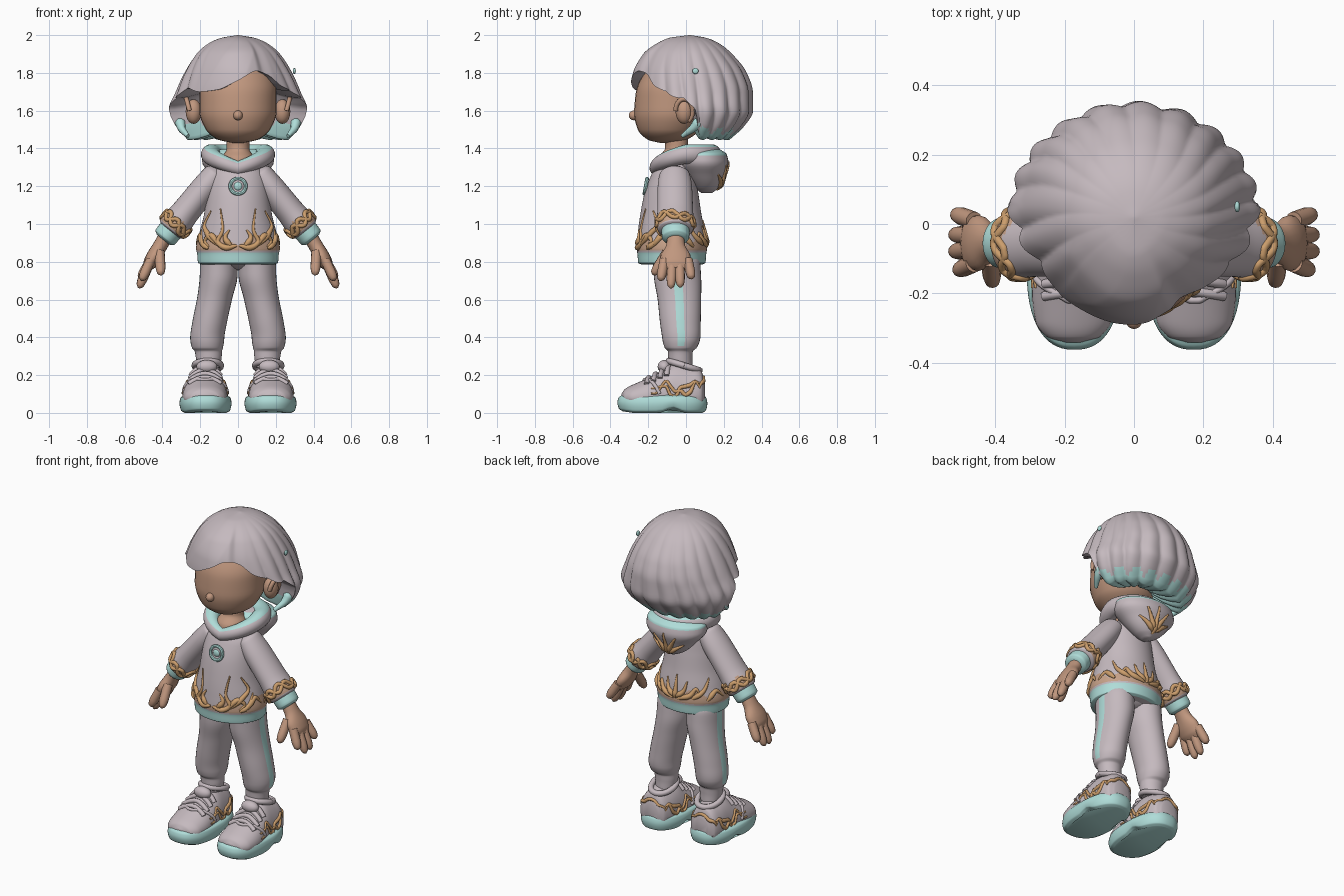
import bpy, bmesh, math
from math import sin, cos, pi, radians, exp
from mathutils import Vector, Matrix

cube = bpy.data.objects.get("Cube")
if cube:
    bpy.data.objects.remove(cube)


def material(name, rgb):
    mat = bpy.data.materials.new(name)
    mat.use_nodes = True
    colour = (*rgb, 1)
    mat.diffuse_color = colour
    shader = next(n for n in mat.node_tree.nodes if n.type == 'BSDF_PRINCIPLED')
    shader.inputs["Base Color"].default_value = colour
    shader.inputs["Roughness"].default_value = 0.8
    return mat


GREY = material("soft_grey", (0.56, 0.49, 0.52))
TEAL = material("pale_teal", (0.43, 0.72, 0.69))
SKIN = material("warm_skin", (0.53, 0.31, 0.21))
GOLD = material("gold_trim", (0.60, 0.34, 0.15))
PEACH = material("peach_trim", (0.57, 0.36, 0.25))


# Smooth, overshoot-free interpolation through rows of (s, values...)
def interp(rows, s):
    s = min(max(s, rows[0][0]), rows[-1][0])
    i = max(k for k in range(len(rows) - 1) if rows[k][0] <= s)
    h = rows[i + 1][0] - rows[i][0]
    t = (s - rows[i][0]) / h
    result = []
    for k in range(1, len(rows[0])):
        def slope(j):
            j = min(max(j, 0), len(rows) - 2)
            return (rows[j + 1][k] - rows[j][k]) / (rows[j + 1][0] - rows[j][0])

        def tangent(j):
            a, b = slope(j - 1), slope(j)
            return 0 if a * b <= 0 else 2 * a * b / (a + b)
        p, q = rows[i][k], rows[i + 1][k]
        m, n = tangent(i) * h, tangent(i + 1) * h
        result.append(p + m * t + (3 * (q - p) - 2 * m - n) * t ** 2
                      + (2 * (p - q) + m + n) * t ** 3)
    return result


# Surface through elliptical rings (s, centre a, centre b, radius a, radius b)
def surface(rows, frame=Matrix(), power=2):
    def point(u, s):
        a, b, ra, rb = interp(rows, s)
        c, d = cos(radians(u)), sin(radians(u))
        c, d = (math.copysign(abs(v) ** (2 / power), v) for v in (c, d))
        return frame @ Vector((a + ra * c, b + rb * d, s))
    return point


def steps(rows, n=5):
    out = [rows[0][0]]
    for p, q in zip(rows, rows[1:]):
        out += [p[0] + (q[0] - p[0]) * k / n for k in range(1, n + 1)]
    return out


def finish(obj, mats, mirror):
    for mat in mats:
        obj.data.materials.append(mat)
    if mirror:
        obj.modifiers.new("mirror", 'MIRROR').use_clip = False
    bpy.context.collection.objects.link(obj)


def from_bmesh(name, bm, mats, mirror):
    bmesh.ops.recalc_face_normals(bm, faces=bm.faces)
    for f in bm.faces:
        f.smooth = True
    mesh = bpy.data.meshes.new(name)
    bm.to_mesh(mesh)
    bm.free()
    mesh.set_sharp_from_angle(angle=radians(60))
    finish(bpy.data.objects.new(name, mesh), mats, mirror)


# Skin a surface function; rule(centre, u, s) picks the material slot
def loft(name, point, ss, mats, mirror=False, rule=None, seg=32):
    bm = bmesh.new()
    us = [360 * k / seg for k in range(seg)]
    grid = [[bm.verts.new(point(u, s)) for u in us] for s in ss]
    for i in range(len(ss) - 1):
        for k in range(seg):
            n = (k + 1) % seg
            f = bm.faces.new((grid[i][k], grid[i][n], grid[i + 1][n], grid[i + 1][k]))
            if rule:
                f.material_index = int(rule(f.calc_center_median(), us[k] + 180 / seg, ss[i]))
    bm.faces.new(grid[0])
    bm.faces.new(grid[-1])
    from_bmesh(name, bm, mats, mirror)


# Raised strands that follow a surface function; tapered unless tip is 1
def strands(name, point, paths, r, mat, mirror=False, tip=0.25):
    curve = bpy.data.curves.new(name, 'CURVE')
    curve.dimensions, curve.bevel_depth, curve.bevel_resolution = '3D', r, 2
    curve.use_fill_caps = True
    for path in paths:
        rows = [(k, *p) for k, p in enumerate(path)]
        ss = steps(rows, 6)
        line = curve.splines.new('POLY')
        line.points.add(len(ss) - 1)
        for p, s in zip(line.points, ss):
            t = s / ss[-1]
            p.co = (*point(*interp(rows, s)), 1)
            p.radius = (1 - (1 - tip) * t) * (1 if tip == 1 else min(1, .3 + 3 * t))
        line.use_smooth = True
    finish(bpy.data.objects.new(name, curve), [mat], mirror)


def ball(name, loc, radii, mat, mirror=False):
    bm = bmesh.new()
    bmesh.ops.create_uvsphere(bm, u_segments=24, v_segments=14, radius=1,
                              matrix=Matrix.Translation(loc) @ Matrix.Diagonal((*radii, 1)))
    from_bmesh(name, bm, [mat], mirror)


def aim(a, b):
    d = Vector(b) - Vector(a)
    return Matrix.Translation(a) @ d.to_track_quat('Z', 'Y').to_matrix().to_4x4(), d.length


def finger(name, a, b, r):
    frame, n = aim(a, b)
    rows = [(0, 0, 0, r, r), (n * 0.6, 0, 0, r, r), (n * 0.9, 0, 0, r * 0.75, r * 0.75),
            (n, 0, 0, r * 0.2, r * 0.2)]
    loft(name, surface(rows, frame), steps(rows, 3), [SKIN], True, seg=12)


# Head, neck, ears and nose
rows = [(1.43, 0, -.11, .03, .03), (1.445, 0, -.1, .1, .1), (1.5, 0, -.09, .17, .165),
        (1.6, 0, -.075, .205, .2), (1.7, 0, -.07, .205, .195), (1.8, 0, -.05, .18, .17),
        (1.88, 0, -.03, .08, .08)]
loft("head", surface(rows), steps(rows), [SKIN])
rows = [(1.26, 0, -.065, .1, .1), (1.35, 0, -.06, .085, .09), (1.4, 0, -.05, .06, .06),
        (1.5, 0, -.05, .06, .06)]
loft("neck", surface(rows), steps(rows), [SKIN])
ball("nose", (0, -.275, 1.575), (.025, .028, .026), SKIN)
ball("ears", (.235, -.01, 1.595), (.042, .045, .065), SKIN, True)
strands("ear_rims", lambda u, s: Vector((.257 + .016 * sin(radians(u)), -.01 + .045 * cos(radians(u)),
        1.6 + .062 * sin(radians(u)))), [[(u, 0) for u in range(-60, 200, 20)]], .013, SKIN, True, 1)

# Bob hair: a ridged shell with a raised swept fringe, folded under at the hem
HAIR = [(1.44, .27, .2, .28), (1.52, .34, .285, .29), (1.6, .362, .33, .3), (1.7, .325, .33, .3),
        (1.8, .282, .3, .285), (1.9, .22, .225, .235), (1.95, .165, .165, .18),
        (1.985, .09, .09, .11), (2, .004, .004, .004)]
HEM = [(0, 1.46), (74, 1.46), (80, 1.5), (86, 1.63), (102, 1.68), (120, 1.72), (140, 1.7), (160, 1.71),
       (180, 1.76), (200, 1.81), (215, 1.79), (230, 1.73), (258, 1.68), (274, 1.63), (280, 1.5),
       (286, 1.46), (360, 1.46)]


def lobe(th):
    return abs(cos(radians(th * 10 + 25 * sin(radians(th * 3)))))


def ramp(v):
    v = min(max(v, 0), 1)
    return v * v * (3 - 2 * v)


def hair_point(u, t):
    th = (u - 90) % 360 - 180
    k = min(t, 1)
    hem = interp(HEM, th + 180)[0] - .015 * lobe(th) * (abs(th) > 60)
    z = 2 - (2 - hem) * k ** 1.5
    rx, back, front = interp(HAIR, z)
    ry = back if abs(th) > 90 else front
    side = ramp((abs(th) - 40) / 30)
    r = 1 + .06 * side * min(1, k * 1.2) * (lobe(th + 14 * (1 - k)) - .7)
    if abs(th) < 90:
        r *= 1 - .07 * sin(radians(2 * th)) ** 2
    sweep = ramp((30 - th) / 9) * ramp((th + 85) / 45) * ramp(k * 2.5 - .4)
    r += sweep * (.065 - .016 * abs(sin(radians(4 * th + 150 * k))))
    r += .03 * ramp((th - 30) / 14) * ramp((95 - th) / 30) * ramp(k * 2)
    if t > 1:
        fold = (t - 1) * 2
        r *= 1 - fold
        z += .14 * fold ** 2
    return Vector((rx * r * cos(radians(u)), .02 + ry * r * sin(radians(u)), z))


def hair_rule(c, u, t):
    return c.z < 1.465 + .05 * lobe(u - 90) or (t >= 1 and c.z < 1.53)


loft("hair", hair_point, [k / 40 for k in range(41)] + [1.04, 1.1, 1.2, 1.3, 1.4, 1.49],
     [GREY, TEAL], rule=hair_rule, seg=216)
rows = [(0, .31, .08, 1.56), (1, .3, .04, 1.51), (2, .265, -.02, 1.465)]
strands("side_hair_tips", lambda u, s: Vector(interp(rows, s)), [[(0, 0), (0, 1), (0, 2)]],
        .035, TEAL, True, .3)
ball("hair_clip", (.298, .05, 1.81), (.008, .016, .016), TEAL)

# Hoodie body with hem band and a tinted wavy border
rows = [(.785, 0, -.075, .19, .16), (.795, 0, -.075, .212, .178), (.84, 0, -.075, .216, .182),
        (.87, 0, -.075, .222, .186), (.95, 0, -.077, .205, .178), (1.05, 0, -.08, .18, .162),
        (1.15, 0, -.078, .166, .145), (1.25, 0, -.068, .15, .12), (1.3, 0, -.06, .12, .1),
        (1.33, 0, -.05, .07, .07)]
body = surface(rows)


def body_rule(c, u, s):
    if c.z < .85:
        return 1
    return 2 * (.86 < c.z < .88 + .06 * abs(cos(radians(3 * u))))


loft("hoodie_body", body, steps(rows, 9), [GREY, TEAL, PEACH], rule=body_rule, seg=96)
strands("hem_flames", body, [
    [(272, .885), (286, .875), (300, .91), (294, .97), (302, 1.08)],
    [(279, .88), (289, .93), (283, .97)],
    [(294, .88), (314, .94), (324, .91), (314, .88)],
    [(300, .89), (322, .95), (336, 1), (324, 1.07)],
    [(315, .87), (330, .9), (344, .97)],
    [(326, .88), (346, .94), (358, .9)],
    [(90, .88), (90, .94), (90, 1.02)], [(89, .89), (76, .93), (70, .99)],
    [(86, .88), (65, .91), (55, .95), (48, .91)], [(62, .89), (42, .94), (30, 1.01)],
    [(38, .88), (20, .93), (6, .89)]], .021, GOLD, True, .2)

# Chest badge: plate, ring and a centre stud
bpy.ops.mesh.primitive_torus_add(location=(0, -.213, 1.2), rotation=(radians(80), 0, 0),
                                 major_radius=.041, minor_radius=.01, major_segments=32, minor_segments=8)
badge = bpy.context.object
badge.name = "badge_ring"
badge.data.materials.append(TEAL)
ball("badge_plate", (0, -.208, 1.2), (.036, .008, .036), GREY)
ball("badge_stud", (0, -.213, 1.2), (.022, .01, .022), TEAL)


# Hood: rolled collar dipping to a V, and the bag hanging behind
def collar_point(u, s):
    front, a = max(0, 1 - abs(s - 180) / 95), radians(u)
    r = .052 - .014 * front
    out = Vector((sin(radians(s)), cos(radians(s)), 0))
    centre = out * .145 + Vector((0, -.01, 1.37 - .075 * front ** 1.2))
    return centre + r * (out * cos(a) + Vector((0, 0, sin(a))))


loft("hood_collar", collar_point, range(0, 361, 9), [GREY, TEAL],
     rule=lambda c, u, s: 45 < u < 215, seg=24)
rows = [(1.165, 0, .11, .02, .03), (1.19, 0, .11, .07, .06), (1.26, 0, .1, .14, .105),
        (1.33, 0, .09, .19, .135), (1.37, 0, .085, .185, .13), (1.395, 0, .08, .14, .1)]
bag = surface(rows)
loft("hood_bag", bag, steps(rows), [GREY, TEAL], rule=lambda c, u, s: c.z > 1.365)
strands("hood_flames", bag, [[(90, 1.18), (90, 1.24), (90, 1.33)], [(88, 1.19), (75, 1.25), (66, 1.31)],
        [(85, 1.19), (60, 1.23), (42, 1.26)]], .021, GOLD, True)

# Sleeves, cuffs and their raised bands
frame, n = aim((.12, -.06, 1.26), (.39, -.055, .925))
rows = [(-.04, 0, 0, .04, .03), (0, 0, 0, .08, .065), (.1, 0, 0, .092, .072), (.25, 0, 0, .095, .075),
        (.34, 0, 0, .1, .082), (.37, 0, 0, .092, .078), (.385, 0, 0, .06, .055)]
sleeve = surface(rows, frame)
loft("sleeves", sleeve, steps(rows, 8), [GREY, PEACH], True, seg=48,
     rule=lambda c, u, s: .305 + .012 * sin(radians(5 * u)) < s < .366)
strands("sleeve_vines", sleeve, [[(u, .332 + .022 * sin(u / 12 + k) + .01 * sin(u / 29))
        for u in range(0, 361, 10)] for k in (0, 2.4)], .012, GOLD, True, 1)
rows = [(.36, 0, 0, .06, .055), (.375, 0, 0, .074, .066), (.425, 0, 0, .072, .064), (.44, 0, 0, .05, .045)]
loft("cuffs", surface(rows, frame), steps(rows, 4), [TEAL], True)

# Hands: palm, four fingers and thumb
frame, n = aim((.385, -.055, .93), (.485, -.055, .76))
rows = [(0, 0, 0, .045, .038), (.05, 0, 0, .05, .038), (.12, 0, 0, .08, .04), (.16, 0, 0, .08, .036),
        (n, 0, 0, .06, .02)]
loft("palms", surface(rows, frame), steps(rows), [SKIN], True, seg=20)
for name, y, x, z in (("index", -.135, .512, .7), ("middle", -.08, .525, .66),
                      ("ring", -.03, .525, .665), ("little", .03, .52, .71)):
    finger(name + "_fingers", (.462, -.05 + (y + .05) * .75, .81), (x, y, z), .026)
finger("thumbs", (.415, -.1, .85), (.408, -.175, .73), .027)

# Trousers with an outer side stripe
rows = [(.24, .155, -.025, .06, .06), (.29, .155, -.03, .068, .064), (.325, .157, -.03, .072, .066),
        (.345, .162, -.028, .082, .085), (.39, .163, -.025, .09, .1), (.48, .15, -.03, .092, .108),
        (.6, .125, -.035, .093, .115), (.72, .103, -.045, .1, .125), (.8, .1, -.05, .1, .125),
        (.86, .09, -.06, .09, .11)]
loft("trouser_legs", surface(rows), steps(rows), [GREY, TEAL], True,
     rule=lambda c, u, s: c.z > .35 and (u < 11 or u > 349))
ball("trouser_seat", (0, -.055, .82), (.15, .115, .065), GREY)

# Chunky soles with an arch notch and toe lift
rows = [(0, .172, -.125, .11, .21), (.012, .172, -.125, .13, .23), (.05, .172, -.125, .138, .238),
        (.08, .172, -.125, .132, .232), (.1, .172, -.125, .1, .205)]
flat = surface(rows, power=2.4)


def sole_point(u, s):
    p = flat(u, s)
    low = max(0, 1 - s / .08)
    p.z += low * (.025 * exp(-((p.y + .07) / .04) ** 2) + .15 * max(0, -.28 - p.y))
    return p


loft("shoe_soles", sole_point, steps(rows), [TEAL], True, seg=64)

# Shoe uppers, laces, collars, tongues and side trim
rows = [(-.1, .175, .1, .05, .06), (-.08, .175, .1, .085, .125), (-.02, .172, .09, .102, .16),
        (.05, .17, .09, .107, .175), (.12, .172, .09, .114, .14), (.2, .175, .085, .12, .1),
        (.28, .175, .08, .11, .07), (.325, .175, .08, .078, .045), (.342, .175, .08, .025, .02)]
shape = surface(rows, Matrix.Rotation(pi / 2, 4, 'X'))


def upper(u, s):
    p = shape(u, s)
    p.z = max(p.z, .06)
    return p


loft("shoe_uppers", upper, steps(rows), [GREY], True)
strands("shoe_laces", upper, [[(u, s + .0003 * abs(u - 90)) for u in range(45, 136, 10)]
        for s in (.09, .125, .16, .195)], .014, GREY, True, 1)
strands("toe_seams", upper, [[(u, .225 - .001 * abs(u - 90)) for u in range(5, 176, 10)]], .01, GREY, True, 1)
strands("shoe_collars", lambda u, s: Vector((.16 + .07 * cos(radians(u)), -.01 + .082 * sin(radians(u)),
        .25 - .025 * sin(radians(u)))), [[(u, 0) for u in range(0, 361, 20)]], .017, GREY, True, 1)
ball("shoe_tongues", (.165, -.115, .245), (.055, .035, .035), GREY, True)
strands("shoe_flames", upper, [
    [(side + sign * (14 + 12 * sin(k * .9 + turn) + 6 * sin(k * 2)), -.075 + .026 * k) for k in range(11)]
    for side, sign in ((0, 1), (180, -1)) for turn in (0, 1.5)]
    + [[(15, -.07), (50, -.092), (130, -.092), (165, -.07)]], .014, GOLD, True, .35)
